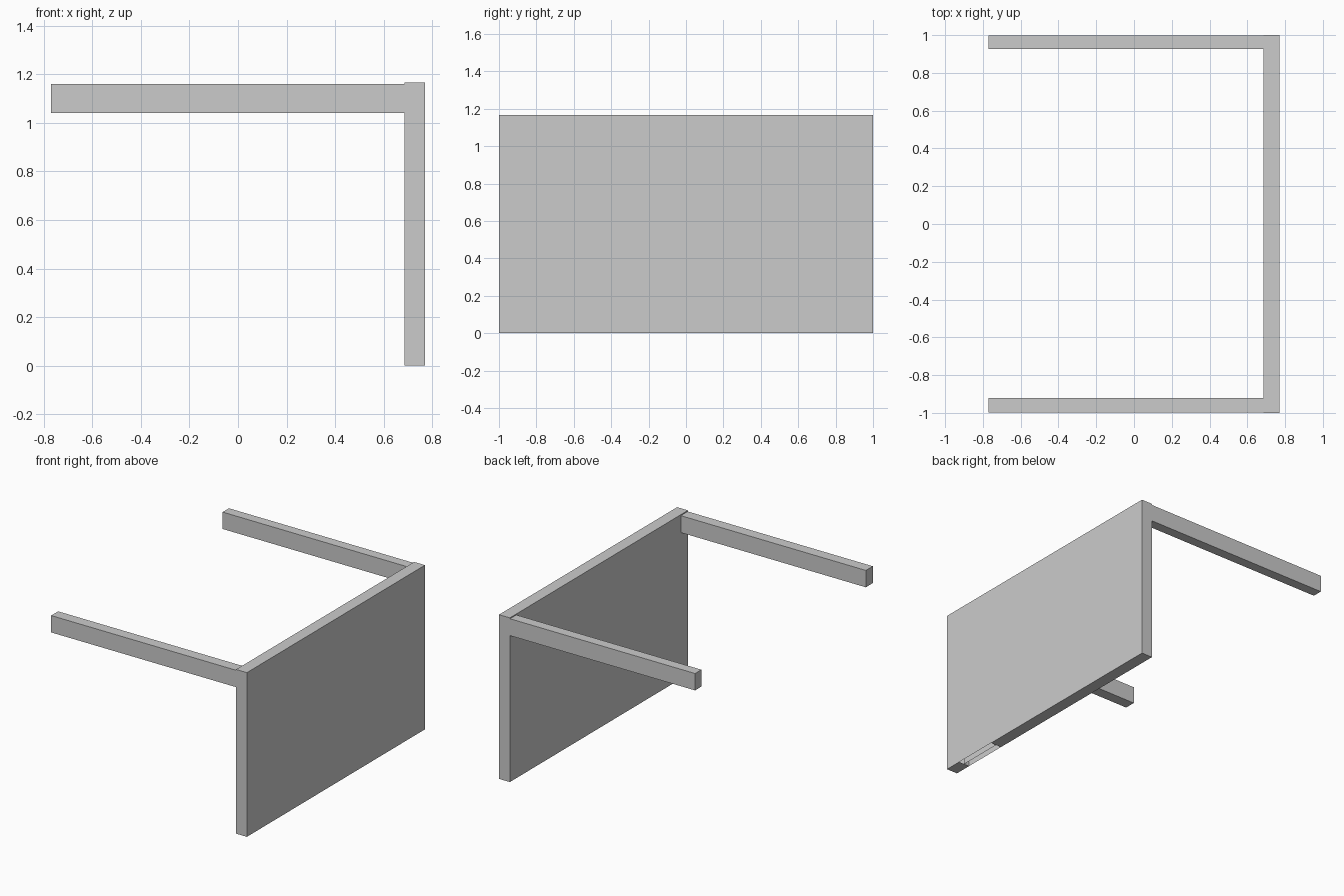
import bpy
import bmesh
from mathutils import Vector

default = bpy.data.objects.get("Cube")
if default:
    bpy.data.objects.remove(default)

# Single plain grey for every part
grey = bpy.data.materials.new("light_grey")
grey.use_nodes = True
colour = (0.6, 0.6, 0.6, 1)
grey.diffuse_color = colour
grey.node_tree.nodes["Principled BSDF"].inputs["Base Color"].default_value = colour


def box(low, high):
    """Box mesh spanning two opposite corners."""
    low, high = Vector(low), Vector(high)
    bm = bmesh.new()
    bmesh.ops.create_cube(bm, size=1)
    bmesh.ops.scale(bm, vec=high - low, verts=bm.verts)
    bmesh.ops.translate(bm, vec=(low + high) / 2, verts=bm.verts)
    return bm


def finish(bm, name):
    mesh = bpy.data.meshes.new(name)
    bm.to_mesh(mesh)
    bm.free()
    mesh.materials.append(grey)
    obj = bpy.data.objects.new(name, mesh)
    bpy.context.collection.objects.link(obj)
    return obj


END, INNER, OUTER, TOP = -0.77, 0.685, 0.77, 1.167
DOOR_Y, DOOR_TOP, DOOR_DEPTH = (-0.876, -0.548), 1.04, 0.042

# Side wall, sliced along the edges of the doorway
wall = box((INNER, -1, 0), (OUTER, 1, TOP))
cuts = [((0, y, 0), (0, 1, 0)) for y in DOOR_Y] + [((0, 0, DOOR_TOP), (0, 0, 1))]
for point, normal in cuts:
    bmesh.ops.bisect_plane(wall, geom=wall.verts[:] + wall.edges[:] + wall.faces[:],
                           plane_co=point, plane_no=normal)


def in_bay(face):
    return DOOR_Y[0] < face.calc_center_median().y < DOOR_Y[1]


# Doorway recess pushed into the inner side of the wall
door = [f for f in wall.faces if f.normal.x < -0.9 and in_bay(f)
        and f.calc_center_median().z < DOOR_TOP]
pushed = bmesh.ops.extrude_face_region(wall, geom=door)["geom"]
bmesh.ops.translate(wall, vec=(DOOR_DEPTH, 0, 0),
                    verts=[g for g in pushed if isinstance(g, bmesh.types.BMVert)])

# The doorway is open at the bottom
floor = [f for f in wall.faces if in_bay(f) and f.calc_center_median().z < 0.001]
bmesh.ops.delete(wall, geom=floor, context="FACES")
bmesh.ops.recalc_face_normals(wall, faces=wall.faces)
finish(wall, "side_wall")

# Two beams reaching out from the top corners of the wall
for name, y0, y1 in (("front_beam", -0.998, -0.92), ("back_beam", 0.927, 0.998)):
    finish(box((END, y0, DOOR_TOP), (INNER, y1, 1.16)), name)
